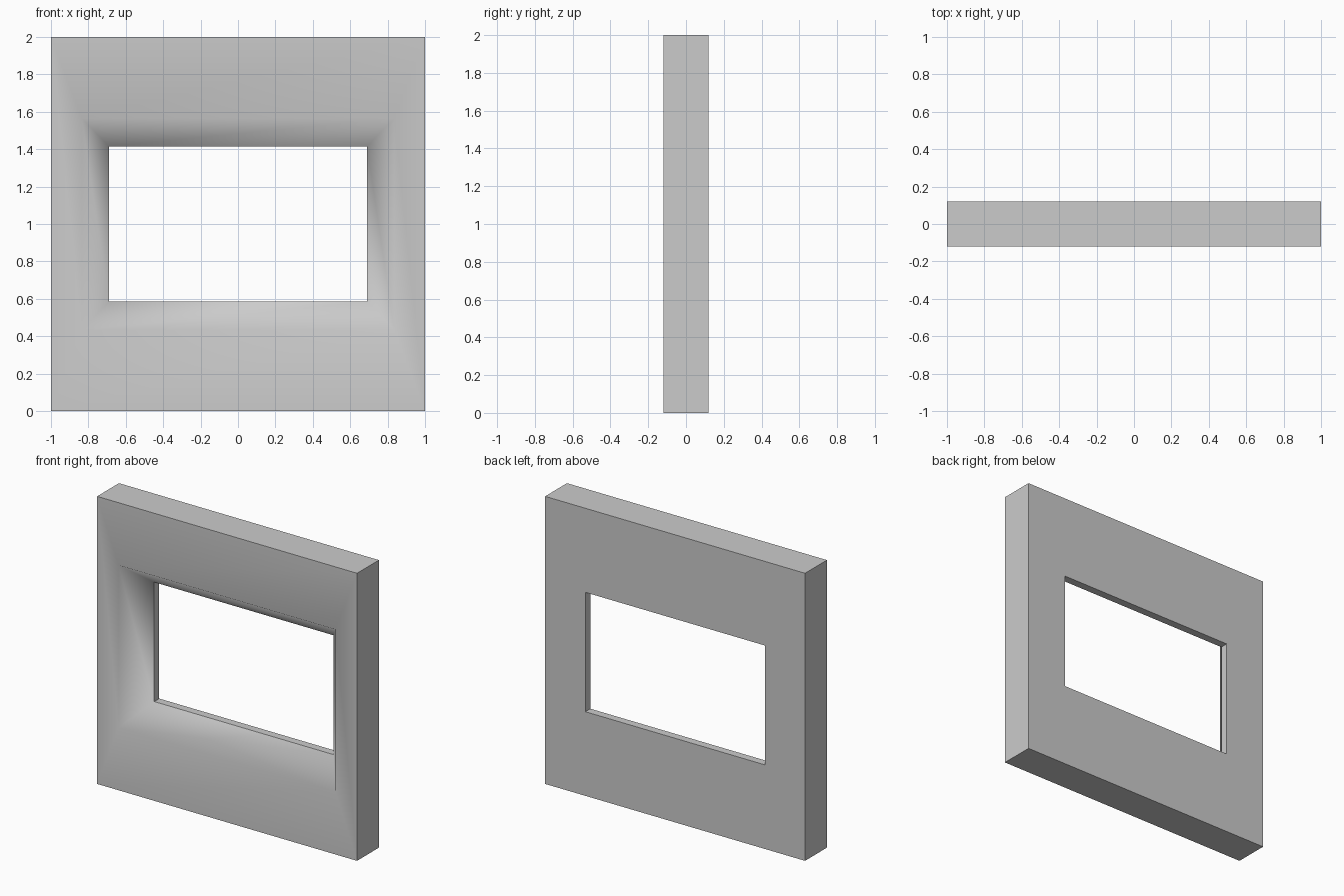
import bpy, bmesh

if "Cube" in bpy.data.objects:
    bpy.data.objects.remove(bpy.data.objects["Cube"])

# Loops around the wall: half width, half height, depth y (all centred on z = 1)
LOOPS = [
    (1.0, 1.0, 0.12),      # outer back
    (1.0, 1.0, -0.12),     # outer front
    (0.835, 0.565, -0.12), # start of the splayed reveal
    (0.69, 0.415, 0.065),  # end of the splay
    (0.69, 0.415, 0.12),   # opening at the back
]
SIGNS = [(-1, -1), (1, -1), (1, 1), (-1, 1)]

bm = bmesh.new()
rings = [[bm.verts.new((sx * w, y, 1 + sz * h)) for sx, sz in SIGNS]
         for w, h, y in LOOPS]

# Skin neighbouring loops, closing the last back onto the first
for i, a in enumerate(rings):
    b = rings[(i + 1) % len(rings)]
    for j in range(4):
        k = (j + 1) % 4
        bm.faces.new((a[j], a[k], b[k], b[j]))
bmesh.ops.recalc_face_normals(bm, faces=bm.faces)

# The front face and splay blend smoothly; all other edges stay crisp
soft = set(rings[1] + rings[2] + rings[3])
crisp_loops = (set(rings[1]), set(rings[3]))
for f in bm.faces:
    f.smooth = True
for e in bm.edges:
    ends = set(e.verts)
    e.smooth = ends <= soft and not any(ends <= c for c in crisp_loops)

mesh = bpy.data.meshes.new("window_wall")
bm.to_mesh(mesh)
bm.free()
wall = bpy.data.objects.new("window_wall", mesh)
bpy.context.collection.objects.link(wall)
